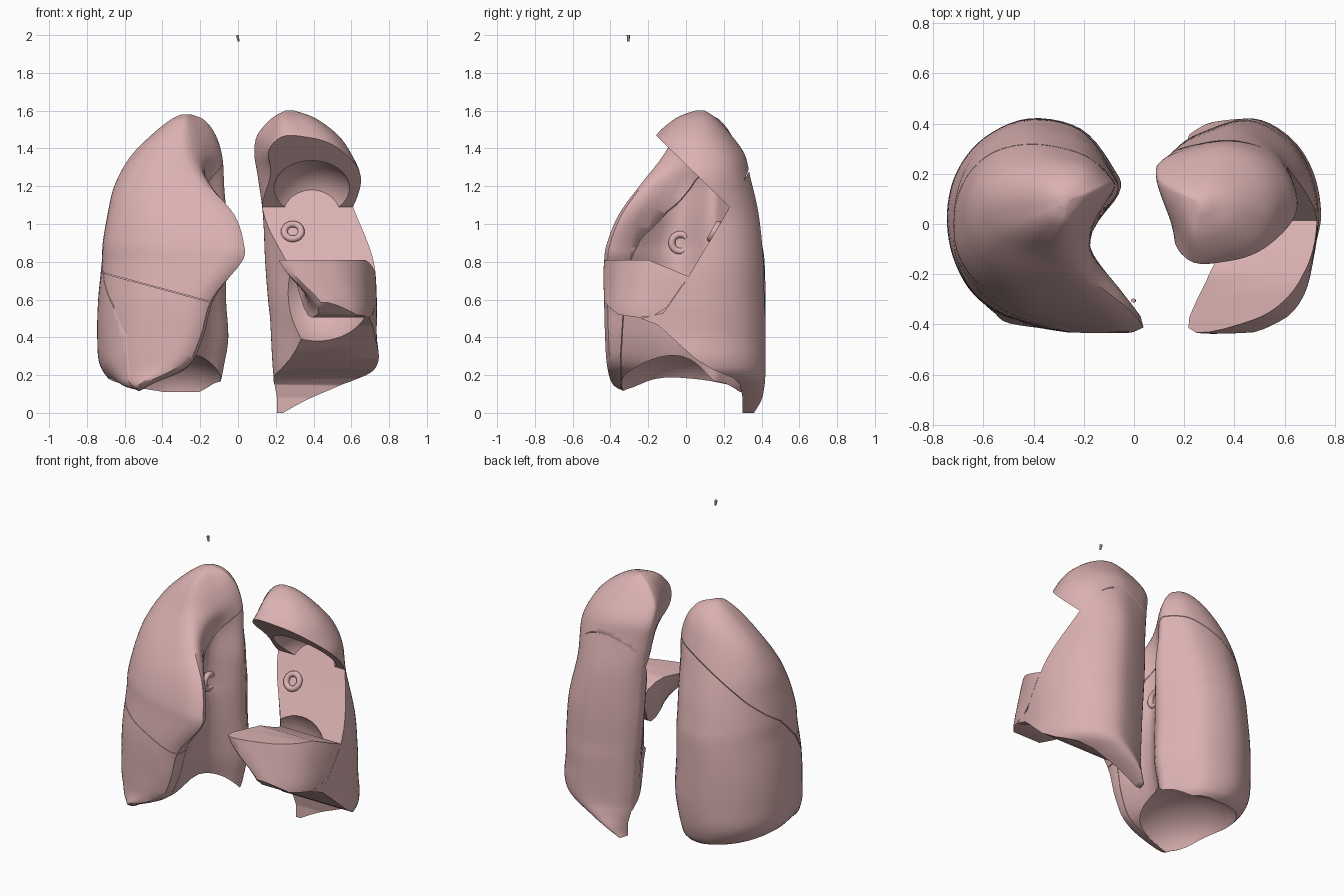
import bpy
import bmesh
from mathutils import Matrix, Vector

cube = bpy.data.objects.get("Cube")
if cube:
    bpy.data.objects.remove(cube, do_unlink=True)

tissue = bpy.data.materials.new("pink_tissue")
tissue.use_nodes = True
colour = (0.71, 0.44, 0.44, 1)
tissue.diffuse_color = colour
shader = next(n for n in tissue.node_tree.nodes if n.type == "BSDF_PRINCIPLED")
shader.inputs["Base Color"].default_value = colour
shader.inputs["Roughness"].default_value = 0.6


def spline(points, steps, closed):
    """Smooth curve through points of any dimension."""
    count = len(points)
    result = []

    def pick(i):
        return points[i % count] if closed else points[max(0, min(count - 1, i))]

    for i in range(count if closed else count - 1):
        a, b, c, d = (pick(i + k) for k in (-1, 0, 1, 2))
        for s in range(steps):
            t = s / steps
            result.append([q + 0.5 * t * (r - p + t * (2 * p - 5 * q + 4 * r - w + t * (3 * (q - r) + w - p)))
                           for p, q, r, w in zip(a, b, c, d)])
    if not closed:
        result.append(list(points[-1]))
    return result


def to_object(name, bm):
    bmesh.ops.recalc_face_normals(bm, faces=bm.faces)
    mesh = bpy.data.meshes.new(name)
    bm.to_mesh(mesh)
    bm.free()
    mesh.materials.append(tissue)
    obj = bpy.data.objects.new(name, mesh)
    bpy.context.collection.objects.link(obj)
    return obj


def smooth(obj, angle=0.7):
    bpy.ops.object.select_all(action="DESELECT")
    obj.select_set(True)
    bpy.context.view_layer.objects.active = obj
    bpy.ops.object.shade_smooth_by_angle(angle=angle)


def outline(row, keel):
    """Horizontal section: rounded outer side, hollow inner side, front tip."""
    z, lat, med, front, back, tip, hilum = row
    mid, half = (front + back) / 2, (back - front) / 2

    def across(s, t, inner=med):
        return (lat + (inner - lat) * s, mid + half * t)

    return [across(1, -1, tip), across(0.5, -0.93, tip), across(0.2, -0.69, tip),
            across(0.035, -0.33), across(0, 0.1), across(0.06, 0.5),
            across(0.22, 0.82), across(0.48, 1), across(0.78, 0.9),
            across(0.97, keel + 0.24), across(1, keel), across(1, -0.2, hilum)]


def lung(name, rows, side, keel):
    bm = bmesh.new()
    rings = []
    for row in spline(rows, 5, False):
        section = spline(outline(row, keel), 5, True)
        rings.append([bm.verts.new((side * x, y, row[0])) for x, y in section])
    for low, high in zip(rings, rings[1:]):
        for i in range(len(low)):
            j = (i + 1) % len(low)
            bm.faces.new((low[i], low[j], high[j], high[i]))
    bm.faces.new(rings[0])
    bm.faces.new(rings[-1])
    return to_object(name, bm)


def slab(profile, slope=0, pivot=0):
    """Cutter: a y-z profile swept across x, optionally tilted about a pivot."""
    bm = bmesh.new()
    ends = [[bm.verts.new((x, y, z + slope * (x - pivot))) for y, z in profile] for x in (-1, 1)]
    bm.faces.new(ends[0])
    bm.faces.new(ends[1])
    for i in range(len(profile)):
        j = (i + 1) % len(profile)
        bm.faces.new((ends[0][i], ends[0][j], ends[1][j], ends[1][i]))
    return to_object("cutter", bm)


def dome(centre, radii):
    bm = bmesh.new()
    bmesh.ops.create_uvsphere(bm, u_segments=40, v_segments=24, radius=1,
                              matrix=Matrix.Translation(centre) @ Matrix.Diagonal((*radii, 1)))
    return to_object("cutter", bm)


def lobe(name, body, keep, remove=()):
    """Copy the whole lung and trim it down to one lobe."""
    obj = body.copy()
    obj.data = body.data.copy()
    obj.name = name
    bpy.context.collection.objects.link(obj)
    bpy.context.view_layer.objects.active = obj
    for cutters, operation in ((keep, "INTERSECT"), (remove, "DIFFERENCE")):
        for cutter in cutters:
            cutter.hide_render = True
            mod = obj.modifiers.new("trim", "BOOLEAN")
            mod.operation, mod.solver, mod.object = operation, "EXACT", cutter
            bpy.ops.object.modifier_apply(modifier=mod.name)
    smooth(obj)


# Section rows: height, outer x, inner x, front y, back y, tip x, hilum x
right_rows = [
    (.11, .54, .14, -.3, .34, .5, .3), (.15, .65, .11, -.37, .38, .48, .3),
    (.25, .73, .085, -.4, .41, .28, .25), (.4, .745, .06, -.41, .42, .2, .2),
    (.6, .74, .07, -.415, .42, .14, .18), (.8, .72, .07, -.415, .415, -.02, .18),
    (.9, .715, .07, -.4, .4, -.03, .2), (1.05, .69, .07, -.34, .37, .02, .2),
    (1.2, .655, .08, -.235, .33, .15, .19), (1.35, .575, .085, -.12, .285, .25, .14),
    (1.47, .46, .12, -.05, .24, .27, .16), (1.55, .36, .18, .01, .18, .27, .21),
    (1.58, .3, .25, .07, .12, .27, .26)]
left_rows = [
    (0, .25, .2, -.3, .36, .22, .23), (.07, .4, .2, -.38, .4, .28, .26),
    (.14, .58, .195, -.41, .415, .3, .3), (.2, .71, .195, -.41, .42, .32, .32),
    (.28, .745, .19, -.41, .42, .34, .33), (.4, .735, .185, -.41, .42, .38, .34),
    (.5, .735, .18, -.41, .42, .45, .34), (.6, .735, .17, -.415, .415, .4, .34),
    (.8, .72, .155, -.415, .41, .22, .33), (1.05, .66, .14, -.36, .385, .2, .27),
    (1.25, .65, .11, -.25, .34, .2, .2), (1.37, .6, .09, -.2, .31, .2, .15),
    (1.47, .53, .105, -.15, .24, .24, .16), (1.56, .41, .18, -.05, .16, .24, .2),
    (1.6, .3, .25, .05, .1, .26, .25)]

right_body = lung("right_body", right_rows, -1, .28)
left_body = lung("left_body", left_rows, 1, .5)

# Right lung: oblique and horizontal fissures, hollow base
fissure = [(.6, 1.3), (.25, 1.06), (.05, .96), (-.1, .81), (-.24, .61), (-.32, .4), (-.345, .05)]
tilt, pivot = .6, -.6
behind = slab(fissure + [(-.345, -1), (.6, -1)], tilt, pivot)
ahead = slab([(y - .003, z + .003) for y, z in fissure] + [(-.348, -1), (-.8, -1), (-.8, 3), (.6, 3)], tilt, pivot)
above = slab([(-.9, .55), (.9, .55), (.9, 2.2), (-.9, 2.2)], -.27)
below = slab([(-.9, .546), (.9, .546), (.9, -.6), (-.9, -.6)], -.27)
right_dome = dome((-.37, -.02, .08), (.35, .35, .25))
lobe("right_upper_lobe", right_body, [ahead, above])
lobe("right_middle_lobe", right_body, [ahead, below], [right_dome])
lobe("right_lower_lobe", right_body, [behind], [right_dome])

# Left lung: the front segment between the top and the lower flap is absent
left_behind = slab([(.6, 1.34), (.34, 1.29), (.18, 1.0), (0, .7), (-.12, .53), (-.24, .5), (-.15, .465),
                    (-.06, .385), (.05, .285), (.14, .23), (.25, .185), (.285, .15), (.3, .08), (.3, -.1), (.6, -.1)])
left_top = slab([(-.15, 1.46), (.24, 1.08), (.335, 1.295), (.6, 1.345), (.6, 1.8), (-.5, 1.8)])
left_flap = slab([(-.6, .81), (-.2, .81), (.02, .72), (-.01, .69), (-.1, .56), (-.17, .515), (-.25, .505),
                  (-.36, .52), (-.45, .6)])
top_hollow = dome((.39, .03, 1.12), (.23, .26, .22))
lower_hollow = dome((.42, -.22, .64), (.28, .33, .3))
lobe("left_lower_lobe", left_body, [left_behind], [lower_hollow])
lobe("left_apex", left_body, [left_top], [top_hollow])
lobe("left_lingula", left_body, [left_flap])

for helper in (right_body, left_body, behind, ahead, above, below, right_dome,
               left_behind, left_top, left_flap, top_hollow, lower_hollow):
    bpy.data.objects.remove(helper, do_unlink=True)

# Airway stubs at the inner faces
for name, place, turn in (("left_airway", (.29, .15, .96), (1.05, 0, 0)),
                          ("right_airway", (-.19, -.03, .9), (0, 1.57, 0))):
    bpy.ops.mesh.primitive_torus_add(major_radius=.045, minor_radius=.018, major_segments=24,
                                     minor_segments=10, location=place, rotation=turn)
    stub = bpy.context.object
    stub.name = name
    stub.data.materials.append(tissue)
    smooth(stub)

# Small loose fragment above
bm = bmesh.new()
bmesh.ops.create_cone(bm, cap_ends=True, segments=6, radius1=.006, radius2=.009, depth=.034,
                      matrix=Matrix.Translation(Vector((0, -.305, 1.983))) @ Matrix.Rotation(-.2, 4, "Y"))
smooth(to_object("loose_fragment", bm))
